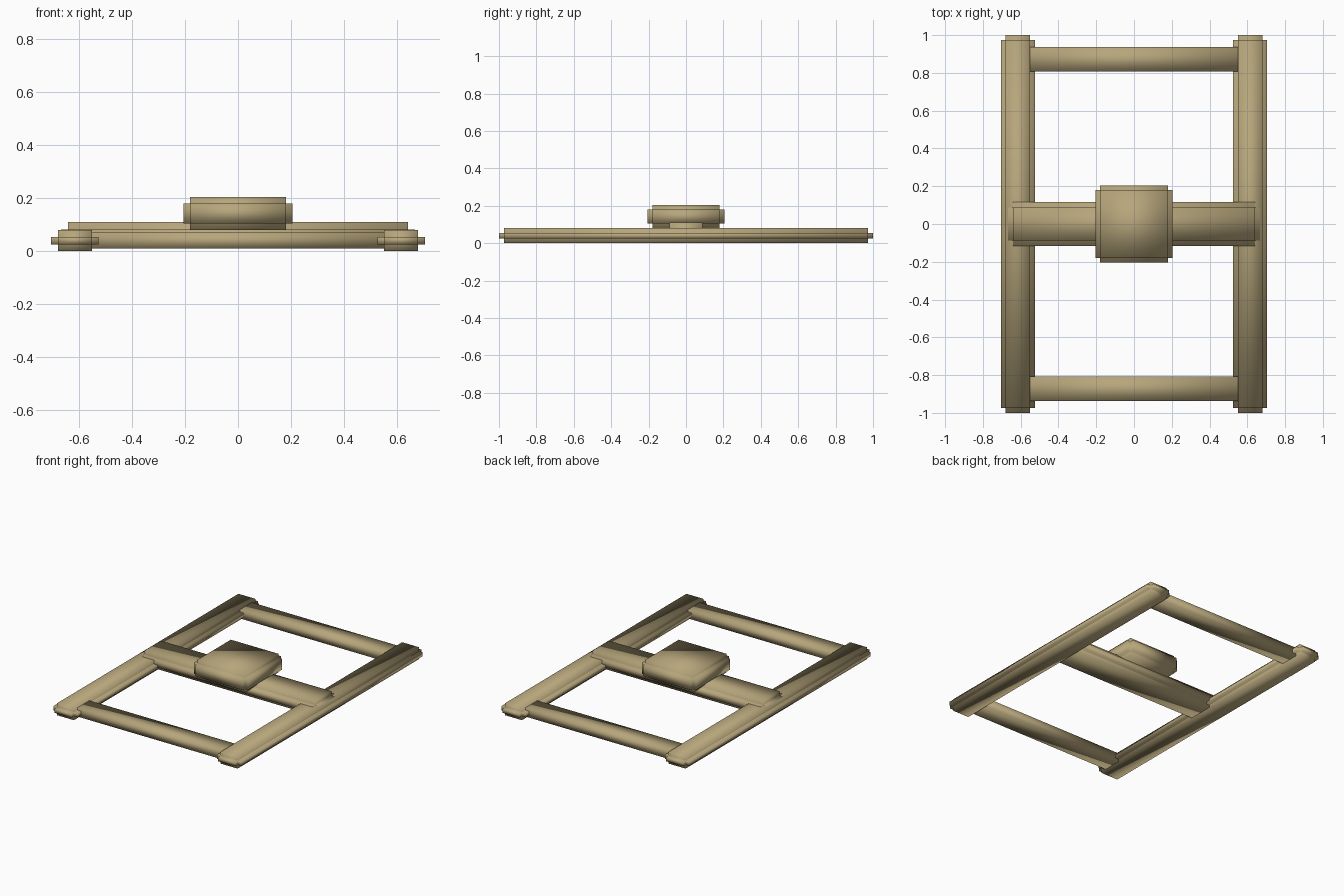
import bpy, bmesh
from mathutils import Matrix, Vector

if "Cube" in bpy.data.objects:
    bpy.data.objects.remove(bpy.data.objects["Cube"])


def make_part(name, lo, hi, step=0.0):
    """Box, or a stepped-edge box made of three interlocking boxes."""
    lo, hi = Vector(lo), Vector(hi)
    size, centre = hi - lo, (lo + hi) / 2
    bm = bmesh.new()
    for axis in ((0, 1, 2) if step else (None,)):
        dims = [size[i] - (2 * step if axis is not None and i != axis else 0)
                for i in range(3)]
        # each box keeps full length on one axis only for stepped silhouettes
        if axis is not None:
            dims = [size[i] - (2 * step if i == axis else 0) for i in range(3)]
            other = (axis + 1) % 3
            dims[other] = size[other] - 2 * step
        bmesh.ops.create_cube(bm, size=1.0,
                              matrix=Matrix.Translation(centre) @ Matrix.Diagonal((*dims, 1)))
    for f in bm.faces:
        f.smooth = True
    mesh = bpy.data.meshes.new(name)
    bm.to_mesh(mesh)
    bm.free()
    obj = bpy.data.objects.new(name, mesh)
    bpy.context.collection.objects.link(obj)
    mat = bpy.data.materials.get("tan") or bpy.data.materials.new("tan")
    mat.diffuse_color = (0.47, 0.38, 0.2, 1)
    mat.use_nodes = True
    mat.node_tree.nodes["Principled BSDF"].inputs["Base Color"].default_value = mat.diffuse_color
    mesh.materials.append(mat)
    return obj


# long side rails
for side, x in (("left", -0.615), ("right", 0.615)):
    make_part(side + "_rail", (x - 0.09, -1, 0), (x + 0.09, 1, 0.08), 0.026)

# end crossbars
for end, y in (("front", -0.872), ("back", 0.872)):
    make_part(end + "_crossbar", (-0.57, y - 0.064, 0.01), (0.57, y + 0.064, 0.07))

# middle beam and its raised block
make_part("middle_beam", (-0.668, -0.116, 0.01), (0.668, 0.116, 0.11), 0.028)
make_part("centre_block", (-0.205, -0.205, 0.08), (0.205, 0.205, 0.205), 0.025)
